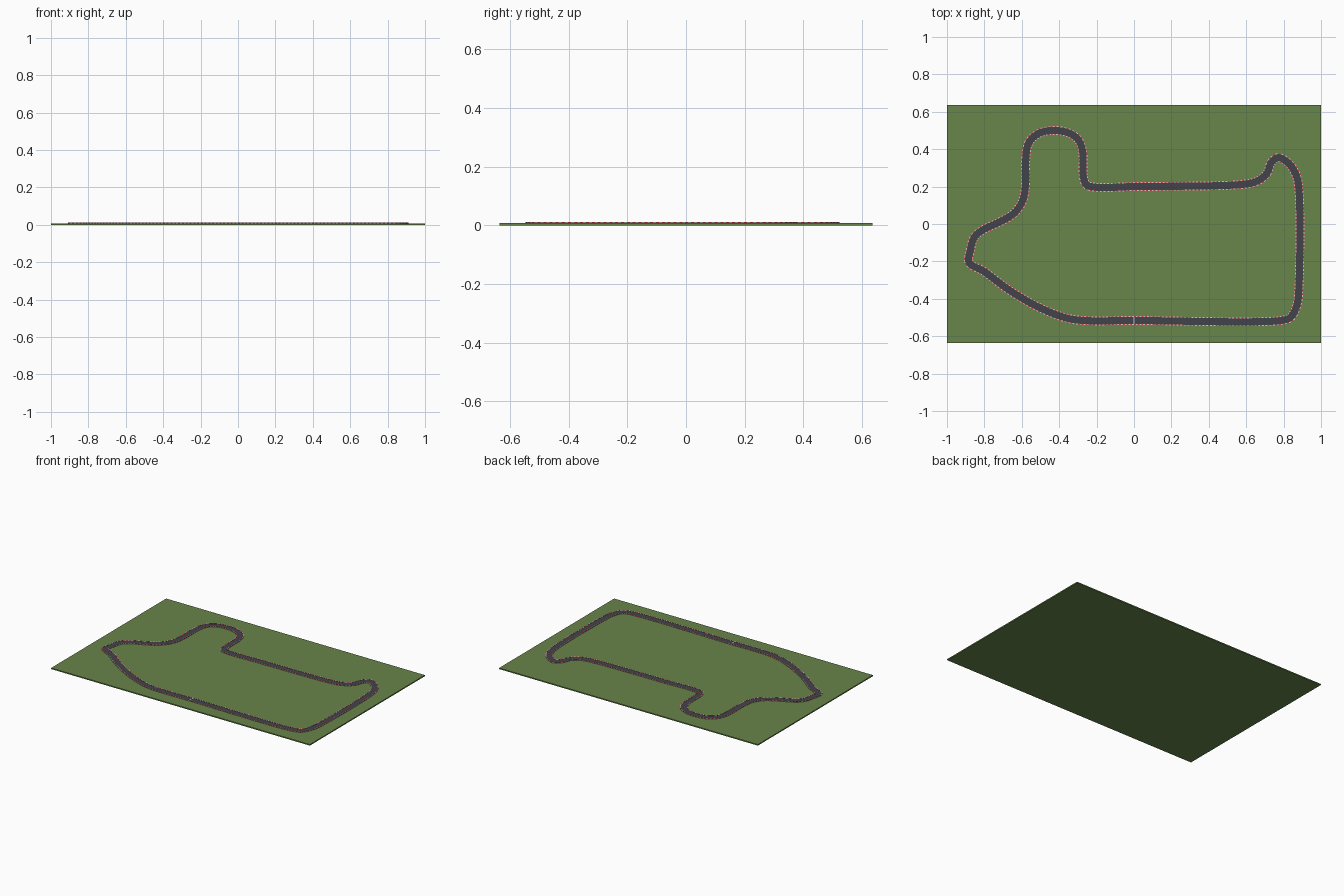
import bpy, bmesh
from mathutils import Vector

if "Cube" in bpy.data.objects:
    bpy.data.objects.remove(bpy.data.objects["Cube"])

GROUND_TOP = 0.008
SEGMENTS = 520


def material(name, rgb):
    m = bpy.data.materials.new(name)
    m.diffuse_color = (*rgb, 1)
    m.use_nodes = True
    m.node_tree.nodes["Principled BSDF"].inputs["Base Color"].default_value = m.diffuse_color
    return m


grass = material("grass", (0.14, 0.235, 0.07))
asphalt = material("asphalt", (0.055, 0.055, 0.07))
red = material("red", (0.6, 0.05, 0.05))
white = material("white", (0.85, 0.85, 0.85))


def box(name, size, center, mat):
    bm = bmesh.new()
    bmesh.ops.create_cube(bm, size=1)
    bmesh.ops.scale(bm, vec=size, verts=bm.verts)
    bmesh.ops.translate(bm, vec=center, verts=bm.verts)
    finish(name, bm, [mat])


def finish(name, bm, mats):
    bmesh.ops.recalc_face_normals(bm, faces=bm.faces)
    mesh = bpy.data.meshes.new(name)
    bm.to_mesh(mesh)
    bm.free()
    for m in mats:
        mesh.materials.append(m)
    bpy.context.collection.objects.link(bpy.data.objects.new(name, mesh))


# Circuit centre line, anticlockwise from the start line
path = [Vector(p) for p in (
    (0, -.516), (.79, -.515), (.838, -.498), (.872, -.43), (.882, -.33),
    (.882, .18), (.867, .262), (.826, .325), (.77, .355), (.735, .33),
    (.71, .27), (.66, .23), (.59, .213), (0, .2), (-.21, .197),
    (-.255, .21), (-.27, .25), (-.275, .39), (-.298, .45), (-.35, .487),
    (-.43, .5), (-.51, .484), (-.562, .435), (-.578, .355), (-.58, .21),
    (-.597, .12), (-.645, .055), (-.72, .01), (-.805, -.03), (-.853, -.07),
    (-.876, -.145), (-.882, -.205), (-.80, -.255), (-.665, -.355),
    (-.505, -.447), (-.36, -.503), (-.265, -.516))]


def smooth_loop(pts, steps=24):
    """Centripetal Catmull-Rom through a closed list of points."""
    out, n = [], len(pts)
    for i in range(n):
        p = [pts[(i + k - 1) % n] for k in range(4)]
        t = [0]
        for k in range(3):
            t.append(t[-1] + (p[k + 1] - p[k]).length ** 0.5)

        def mix(a, b, ta, tb, x):
            return a.lerp(b, (x - ta) / (tb - ta))
        for s in range(steps):
            x = t[1] + (t[2] - t[1]) * s / steps
            a = [mix(p[k], p[k + 1], t[k], t[k + 1], x) for k in range(3)]
            b = [mix(a[k], a[k + 1], t[k], t[k + 2], x) for k in range(2)]
            out.append(mix(b[0], b[1], t[1], t[2], x))
    return out


def resample(pts, count):
    """Evenly spaced points along a closed loop."""
    pts = pts + [pts[0]]
    dist = [0]
    for a, b in zip(pts, pts[1:]):
        dist.append(dist[-1] + (b - a).length)
    out, j = [], 0
    for i in range(count):
        d = dist[-1] * i / count
        while dist[j + 1] < d:
            j += 1
        out.append(pts[j].lerp(pts[j + 1], (d - dist[j]) / (dist[j + 1] - dist[j])))
    return out


center = resample(smooth_loop(path), SEGMENTS)


def ribbon(name, off_a, off_b, top, mats):
    """Closed strip between two offsets of the centre line, colours alternating."""
    bm = bmesh.new()
    rings = []
    for i, p in enumerate(center):
        d = (center[(i + 1) % SEGMENTS] - center[i - 1]).normalized()
        side = Vector((-d.y, d.x))
        a, b = p + side * off_a, p + side * off_b
        rings.append([bm.verts.new((q.x, q.y, z)) for q, z in (
            (a, GROUND_TOP), (a, top), (b, top), (b, GROUND_TOP))])
    for i in range(SEGMENTS):
        r, s = rings[i], rings[(i + 1) % SEGMENTS]
        for k in range(4):
            f = bm.faces.new((r[k], r[(k + 1) % 4], s[(k + 1) % 4], s[k]))
            f.material_index = i % len(mats)
    finish(name, bm, mats)


# Grass slab, road, kerbs and start line
box("grass_base", (2, 1.27, GROUND_TOP), (0, 0, GROUND_TOP / 2), grass)
ribbon("track_road", -.019, .019, .011, [asphalt])
ribbon("inner_kerb", .019, .0235, .012, [red, white])
ribbon("outer_kerb", -.0235, -.019, .012, [red, white])
box("start_line", (.006, .038, .001), (0, -.516, .0113), white)
